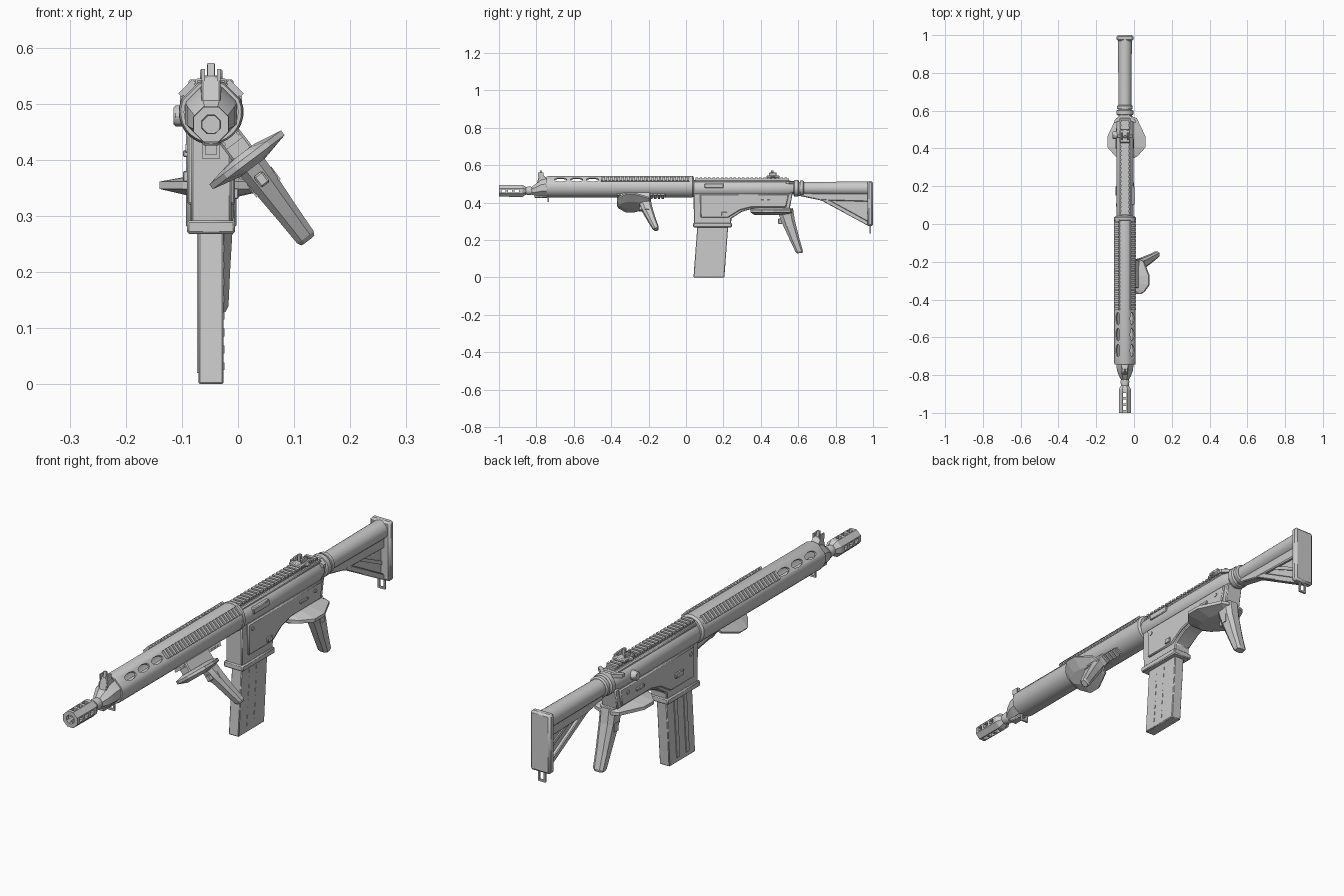
import bpy, bmesh
from math import radians, sin, cos, pi
from mathutils import Matrix, Vector

if "Cube" in bpy.data.objects:
    bpy.data.objects.remove(bpy.data.objects["Cube"])

CX, CZ = -0.048, 0.485          # long axis of the body
AXIS = Matrix.Translation((CX, 0, CZ))


def finish(name, bm, mat=None, bevel=0):
    if mat:
        bm.transform(mat)
    bmesh.ops.recalc_face_normals(bm, faces=bm.faces)
    me = bpy.data.meshes.new(name)
    bm.to_mesh(me)
    bm.free()
    ob = bpy.data.objects.new(name, me)
    bpy.context.collection.objects.link(ob)
    if bevel:
        m = ob.modifiers.new("bevel", 'BEVEL')
        m.width, m.segments = bevel, 1
    return ob


def loft(name, rings, closed=False, mat=None, bevel=0):
    bm = bmesh.new()
    vs = [[bm.verts.new(p) for p in r] for r in rings]
    n = len(vs[0])
    pairs = list(zip(vs, vs[1:])) + ([(vs[-1], vs[0])] if closed else [])
    for a, b in pairs:
        for i in range(n):
            bm.faces.new((a[i], a[(i + 1) % n], b[(i + 1) % n], b[i]))
    if not closed:
        bm.faces.new(vs[0])
        bm.faces.new(vs[-1])
    return finish(name, bm, mat, bevel)


def boxes(name, items, mat=None, bevel=0):
    """items: (x0, x1, y0, y1, z0, z1)"""
    bm = bmesh.new()
    for x0, x1, y0, y1, z0, z1 in items:
        m = Matrix.Translation(((x0 + x1) / 2, (y0 + y1) / 2, (z0 + z1) / 2)) @ Matrix.Diagonal((x1 - x0, y1 - y0, z1 - z0, 1))
        bmesh.ops.create_cube(bm, size=1, matrix=m)
    return finish(name, bm, mat, bevel)


def circle(y, r, z, n, x=CX):
    return [(x + r * cos(2 * pi * (i + .5) / n), y, z + r * sin(2 * pi * (i + .5) / n)) for i in range(n)]


def turned(name, yr, z, n=24, closed=False):
    return loft(name, [circle(y, r, z, n) for y, r in yr], closed)


def plate(name, pts, half, x=CX, bevel=0):
    """side profile (y, z) given a width along x"""
    return loft(name, [[(x + s * half, y, z) for y, z in pts] for s in (-1, 1)], bevel=bevel)


def cut(ob, cutter):
    m = ob.modifiers.new("cut", 'BOOLEAN')
    m.object, m.solver = cutter, 'EXACT'
    bpy.context.view_layer.objects.active = ob
    bpy.ops.object.modifier_apply(modifier=m.name)
    bpy.data.objects.remove(cutter)


def rail(name, angle, y0, y1, d, w, pitch=.02):
    """ribbed rail set at an angle round the body axis"""
    n = int((y1 - y0) / pitch)
    items = [(-w * .4, w * .4, y0, y1, d - .016, d - .007)]
    items += [(-w / 2, w / 2, y0 + i * pitch, y0 + (i + .6) * pitch, d - .008, d) for i in range(n)]
    return boxes(name, items, AXIS @ Matrix.Rotation(radians(angle), 4, 'Y'))


def grip(name, mat):
    """faceted hand plate with a tapering handle; origin at the plate's front edge"""
    half = [(.03, 0), (.06, .015), (.10, .06), (.10, .12), (.055, .215), (.03, .225)]
    out = half + [(-x, y) for x, y in reversed(half)]
    levels = [(-.022, .35, .8), (-.007, 1, 1), (.006, 1, 1), (.018, .35, .85)]
    loft(name + "_plate", [[(x * sx, .11 + (y - .11) * sy, z) for x, y in out] for z, sx, sy in levels], mat=mat)

    def sect(y, z, hx, hy):
        return [(a * hx, y + b * hy, z + .12 * b * hy) for a, b in
                ((-1, -.5), (-.5, -1), (.5, -1), (1, -.5), (1, .6), (.5, 1), (-.5, 1), (-1, .6))]
    loft(name + "_handle", [sect(.185, .01, .034, .042), sect(.2, -.05, .032, .036), sect(.235, -.15, .026, .026),
                            sect(.26, -.215, .023, .02), sect(.263, -.225, .018, .014)], mat=mat)
    boxes(name + "_side_pads", [(s * .031 - .003, s * .031 + .003, .19, .215, -.08, -.045) for s in (-1, 1)], mat)
    boxes(name + "_front_stud", [(-.012, .012, .148, .17, -.07, -.04)], mat, .003)


def loop(name, y, z0, z1, w):
    boxes(name, [(CX - w, CX - w + .006, y - .004, y + .004, z0, z1), (CX + w - .006, CX + w, y - .004, y + .004, z0, z1),
                 (CX - w, CX + w, y - .004, y + .004, z0, z0 + .007)])


# muzzle brake: eight-sided tube with slots on all four sides
BZ = .463
brake = turned("muzzle_brake", [(-1, .034), (-.875, .035), (-.855, .022), (-.855, .016), (-1, .018)], BZ, 8, True)
slots = []
for y in (-.975, -.94, -.905):
    slots += [(CX - .1, CX + .1, y - .011, y + .011, BZ - .008, BZ + .008)]
cut(brake, boxes("slot_cutter_a", slots))
cut(brake, boxes("slot_cutter_b", [(CX - .009, CX + .009, s[2], s[3], BZ - .1, BZ + .1) for s in slots]))
turned("barrel", [(-.87, .017), (0.05, .017)], BZ, 16)
turned("barrel_collar", [(-.86, .02), (-.835, .024), (-.82, .02)], BZ, 16)

# front sight block
loft("front_block", [circle(-.825, .022, .463, 8), circle(-.805, .034, .468, 8),
                     circle(-.775, .046, .478, 8), circle(-.735, .05, .483, 8)])
plate("front_sight_tower", [(-.80, .49), (-.785, .55), (-.765, .55), (-.735, .52), (-.735, .48)], .017, bevel=.003)
plate("front_sight_post", [(-.785, .54), (-.779, .572), (-.772, .572), (-.765, .54)], .006)
boxes("front_sight_ears", [(CX + s * .014 - .003, CX + s * .014 + .003, -.79, -.762, .54, .562) for s in (-1, 1)])
boxes("front_lug", [(CX - .016, CX + .016, -.81, -.74, .425, .45)], bevel=.004)
loop("front_sling_loop", -.737, .402, .437, .016)

# handguard shell: round below, flats above, three oval windows each side
angs = [24, 66, 78, 90, 102, 114, 156, 168] + list(range(180, 373, 12))
sect = lambda y, r: [(CX + r * cos(radians(a)), y, CZ + r * sin(radians(a))) for a in angs]
guard = loft("handguard", [sect(-.745, .054), sect(-.735, .057), sect(.03, .057), sect(.03, .048), sect(-.745, .048)], True)
for s in (-1, 1):
    bm = bmesh.new()
    for y in (-.67, -.585, -.5):
        bmesh.ops.create_cone(bm, cap_ends=True, segments=20, radius1=1, radius2=1, depth=.04,
                              matrix=Matrix.Translation((0, y, .053)) @ Matrix.Diagonal((.014, .033, 1, 1)))
    cut(guard, finish("window_cutter", bm, AXIS @ Matrix.Rotation(s * radians(45), 4, 'Y')))
rail("right_upper_rail", 45, -.455, .025, .0645, .036)
rail("left_upper_rail", -45, -.455, .025, .0645, .036)
rail("right_lower_rail", 143, -.37, -.11, .07, .036)
turned("handguard_ring", [(.015, .052), (.02, .058), (.035, .058), (.042, .05)], CZ, 24)

# receiver
turned("upper_receiver", [(.03, .043), (.04, .046), (.54, .046), (.57, .036)], .475, 24)
boxes("upper_receiver_flat", [(CX - .03, CX + .03, .04, .56, .48, .519)], bevel=.004)
rail("top_rail", 0, .05, .55, .05, .05, .0227)
plate("lower_receiver", [(.04, .45), (.043, .275), (.24, .275), (.243, .315), (.3, .352), (.36, .368), (.555, .368), (.57, .45)],
      .036, bevel=.004)
plate("lower_receiver_sides", [(.075, .445), (.078, .32), (.225, .32), (.29, .36), (.35, .375), (.535, .375), (.55, .445)],
      .043, bevel=.004)
boxes("magazine_well_collar", [(CX - .043, CX + .043, .038, .245, .268, .292)], bevel=.004)
boxes("ejection_port_cover", [(CX + .03, CX + .05, .1, .2, .478, .503)], bevel=.003)
boxes("right_latch", [(CX + .036, CX + .049, .19, .22, .33, .35), (CX + .036, CX + .048, .4, .45, .405, .417)], bevel=.002)
boxes("left_latch", [(CX - .05, CX - .036, .15, .2, .36, .38), (CX - .05, CX - .036, .4, .45, .405, .417)], bevel=.002)

# round parts set across the body
for name, x0, x1, y, z, r in (("left_knob", -.115, -.075, .47, .478, .019), ("front_pin", -.094, -.002, .1, .42, .008),
                              ("rear_pin", -.094, -.002, .5, .42, .008)):
    bm = bmesh.new()
    bmesh.ops.create_cone(bm, cap_ends=True, segments=12, radius1=r, radius2=r, depth=x1 - x0,
                          matrix=Matrix.Translation(((x0 + x1) / 2, y, z)) @ Matrix.Rotation(pi / 2, 4, 'Y'))
    finish(name, bm, bevel=.004 if r > .01 else 0)

# charging handle and rear sight
boxes("charging_handle", [(CX - .018, CX + .018, .53, .585, .498, .515)], bevel=.003)
loft("charging_handle_wings", [[(CX + x, y, z) for x, y in ((-.055, .535), (-.02, .55), (.02, .55), (.055, .535),
                               (.055, .55), (.02, .58), (-.02, .58), (-.055, .55))] for z in (.5, .514)])
boxes("rear_sight_base", [(CX - .028, CX + .028, .43, .5, .53, .545)], bevel=.004)
boxes("rear_sight_ears", [(CX + s * .016 - .004, CX + s * .016 + .004, .445, .485, .54, .562) for s in (-1, 1)], bevel=.003)
boxes("rear_sight_leaf", [(CX - .007, CX + .007, .455, .468, .54, .572)], bevel=.002)
boxes("rear_sight_knobs", [(CX - .04, CX + .04, .455, .475, .531, .543)], bevel=.003)

# magazine, leaning slightly forward at the foot
lean = lambda z: .04 + .075 * z
mag = plate("magazine", [(lean(0), 0), (lean(.3), .3), (lean(.3) + .165, .3), (lean(0) + .165, 0)], .0225, bevel=.003)
for s, side in ((1, "right"), (-1, "left")):
    x = CX + s * .0225
    if s > 0:
        dots = [(x - .002, x + .0015, lean(z) + o, lean(z) + o + .005, z, z + .014)
                for o in (.05, .095) for z in [.025 + .03 * i for i in range(8)]]
        boxes("magazine_right_marks", dots)
    else:
        for k, o in enumerate((.04, .1)):
            plate(f"magazine_left_rib_{k + 1}", [(lean(.02) + o, .02), (lean(.28) + o, .28), (lean(.28) + o + .02, .28),
                                                (lean(.02) + o + .02, .02)], .003, x)

# rear grip and the same grip, smaller, hung at an angle from the lower rail
grip("rear_grip", Matrix.Translation((-.04, .345, .355)))
grip("fore_grip", AXIS @ Matrix.Rotation(radians(-37), 4, 'Y') @ Matrix.Translation((0, -.37, -.106)) @ Matrix.Scale(.8, 4))
boxes("fore_grip_clamp", [(-.022, .022, -.34, -.19, -.1, -.052)], AXIS @ Matrix.Rotation(radians(-37), 4, 'Y'), .004)

# shoulder stock
turned("stock_tube", [(.55, .03), (.575, .03), (.576, .034), (.98, .037)], .476, 24)
turned("stock_ring", [(.575, .038), (.58, .045), (.6, .045), (.605, .038)], .476, 16)
turned("stock_front_ring", [(.61, .042), (.625, .042), (.63, .036)], .476, 16)
plate("stock_spine", [(.59, .455), (.6, .437), (.72, .412), (.98, .405), (.98, .455)], .019, bevel=.004)
plate("stock_strut", [(.7, .42), (.73, .408), (.98, .272), (.98, .297), (.77, .412)], .019, bevel=.003)
plate("stock_web", [(.75, .41), (.975, .29), (.975, .41)], .006)
plate("stock_inner_rib", [(.82, .41), (.975, .335), (.975, .35), (.85, .41)], .011)
boxes("butt_plate", [(CX - .045, CX + .045, .97, 1.0, .275, .515)], bevel=.008)
loop("rear_sling_loop", .985, .234, .28, .016)

# smooth the round parts, keep edges sharp
for ob in bpy.data.objects:
    ob.select_set(not ob.name.startswith(("rear_grip", "fore_grip")))
bpy.context.view_layer.objects.active = guard
bpy.ops.object.shade_smooth_by_angle(angle=radians(28))
